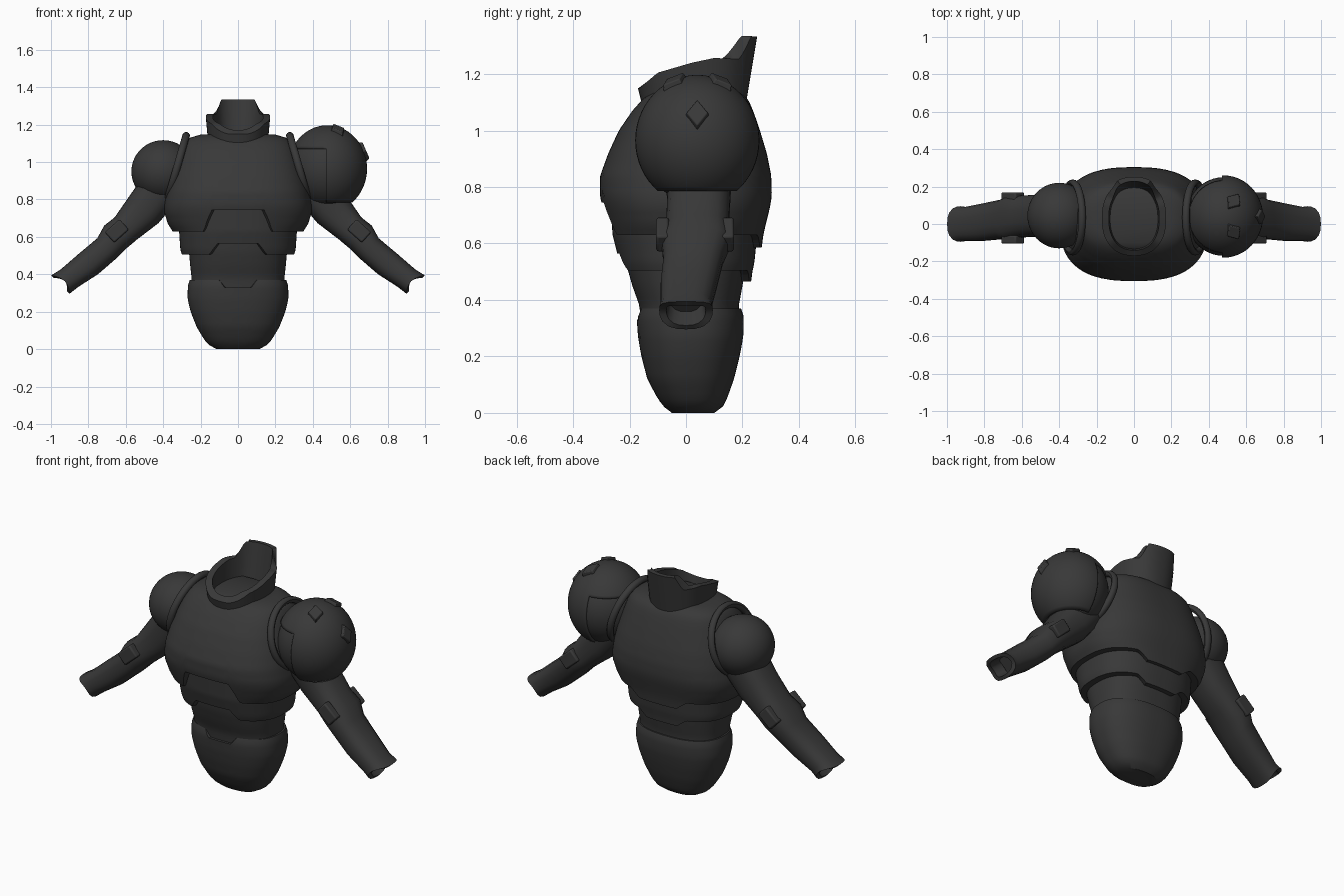
import bpy, bmesh, math
from mathutils import Vector, Matrix

if "Cube" in bpy.data.objects:
    bpy.data.objects.remove(bpy.data.objects["Cube"], do_unlink=True)

mat = bpy.data.materials.new("charcoal grey")
mat.use_nodes = True
COLOUR = (0.04, 0.04, 0.04, 1)
mat.diffuse_color = COLOUR
mat.node_tree.nodes["Principled BSDF"].inputs["Base Color"].default_value = COLOUR


def finish(bm, name, angle=32, bevel=0):
    bmesh.ops.recalc_face_normals(bm, faces=bm.faces)
    mesh = bpy.data.meshes.new(name)
    bm.to_mesh(mesh)
    bm.free()
    mesh.materials.append(mat)
    ob = bpy.data.objects.new(name, mesh)
    bpy.context.collection.objects.link(ob)
    if bevel:
        mod = ob.modifiers.new("bevel", "BEVEL")
        mod.width, mod.segments = bevel, 2
    bpy.ops.object.select_all(action="DESELECT")
    ob.select_set(True)
    bpy.context.view_layer.objects.active = ob
    bpy.ops.object.shade_smooth_by_angle(angle=math.radians(angle))
    return ob


def outline(count, power):
    """Unit superellipse, starting at the front (-y)."""
    pts = []
    for i in range(count):
        a = 2 * math.pi * i / count
        s, c = math.sin(a), -math.cos(a)
        r = (abs(s) ** power + abs(c) ** power) ** (-1 / power)
        pts.append((s * r, c * r))
    return pts


def skin(rings, name, caps=(True, True), **kw):
    """Bridge equal rings of points into a surface."""
    bm = bmesh.new()
    vs = [[bm.verts.new(p) for p in ring] for ring in rings]
    n = len(vs[0])
    for a, b in zip(vs, vs[1:]):
        for i in range(n):
            j = (i + 1) % n
            bm.faces.new((a[i], a[j], b[j], b[i]))
    for use, ring in zip(caps, (vs[0], vs[-1])):
        if use:
            bm.faces.new(ring)
    return finish(bm, name, **kw)


def profile_at(profile, z):
    """Interpolate (half width, front y, back y) at a height."""
    if z <= profile[0][0]:
        return profile[0][1:]
    for lo, hi in zip(profile, profile[1:]):
        if z <= hi[0]:
            t = (z - lo[0]) / (hi[0] - lo[0])
            return [a + (b - a) * t for a, b in zip(lo[1:], hi[1:])]
    return profile[-1][1:]


def step(x, inner, outer):
    return min(1, max(0, (outer - abs(x)) / (outer - inner)))


def armour(name, profile, edge=None, edge_top=False, power=2.5, rows=16):
    """Loft a torso shell whose lower or upper edge follows a notch rule."""
    z0, z1 = profile[0][0], profile[-1][0]
    shape = outline(144, power)
    rings = []
    for k in range(rows + 1):
        ring = []
        for u, v in shape:
            shift = edge(u * profile_at(profile, z1 if edge_top else z0)[0], v) if edge else 0
            lo, hi = (z0, z1 + shift) if edge_top else (z0 + shift, z1)
            z = lo + (hi - lo) * k / rows
            hx, yf, yb = profile_at(profile, z)
            ring.append((u * hx, (yf + yb) / 2 + v * (yb - yf) / 2, z))
        rings.append(ring)
    # turned-in lip along the shaped edge
    src = rings[-1] if edge_top else rings[0]
    lip = [(x * 0.86, (y - 0.01) * 0.82 + 0.01, z) for x, y, z in src]
    if edge:
        rings = rings + [lip] if edge_top else [lip] + rings
    return skin(rings, name)


# Torso, from hips to chest
armour("hip_armour", [(0, .115, -.05, .10), (.012, .145, -.07, .125), (.05, .18, -.10, .145),
       (.12, .222, -.137, .17), (.2, .253, -.158, .19), (.27, .27, -.17, .203),
       (.34, .268, -.175, .205), (.37, .258, -.165, .195)],
       edge=lambda x, v: -.04 * step(x, .07, .1) if v < 0 else 0, edge_top=True, power=2.4)
armour("abdomen", [(.28, .25, -.155, .185), (.38, .248, -.165, .187), (.45, .256, -.19, .2),
       (.52, .262, -.21, .212), (.62, .27, -.225, .215)], power=2.5)
armour("rib_plate", [(.46, .285, -.215, .23), (.505, .3, -.225, .236), (.53, .308, -.235, .242),
       (.63, .315, -.26, .252), (.78, .32, -.27, .255)],
       edge=lambda x, v: .06 * step(x, .1, .145) + .045 if v < 0
       else .045 - .04 * step(x, .1, .145))
armour("chest_plate", [(.585, .34, -.255, .268), (.63, .35, -.266, .274), (.67, .375, -.278, .283),
       (.73, .394, -.296, .298), (.77, .395, -.305, .304), (.84, .383, -.304, .302),
       (.92, .362, -.275, .286), (1.0, .335, -.238, .262), (1.07, .31, -.19, .238),
       (1.115, .285, -.15, .218), (1.135, .255, -.12, .195), (1.147, .2, -.1, .17)],
       edge=lambda x, v: .045 + (.115 * step(x, .12, .175) if v < 0
       else -.045 * step(x, .12, .175)), power=2.6, rows=26)

# Collar with a low front and a tall rear fin
RIM = [(-.2, 1.145), (-.165, 1.15), (-.1, 1.205), (.02, 1.24), (.1, 1.257), (.25, 1.25)]


def collar_ring(hx, hy, yc, top, lean=0):
    ring = []
    for u, v in outline(96, 2.3):
        y, z = yc + v * hy, 1.05
        if top:
            for (a, za), (b, zb) in zip(RIM, RIM[1:]):
                if a <= y <= b:
                    z = za + (zb - za) * (y - a) / (b - a)
            if v > 0:
                fin = step(u * hx, .09, .115)
                z += .082 * fin
                y += lean * fin
        ring.append((u * hx, y, z))
    return ring


skin([collar_ring(.155, .175, .03, False), collar_ring(.172, .2, .03, True, .022),
      collar_ring(.135, .17, .03, True, .028), collar_ring(.12, .15, .03, False)],
     "collar", caps=(False, True))


def ball(centre, scale):
    bm = bmesh.new()
    bmesh.ops.create_uvsphere(bm, u_segments=48, v_segments=28, radius=1)
    bmesh.ops.transform(bm, verts=bm.verts,
                        matrix=Matrix.Translation(centre) @ Matrix.Diagonal((*scale, 1)))
    return bm


# Plain right shoulder and large left shoulder
finish(ball((-.4, .045, .95), (.17, .175, .167)), "right_shoulder")
PAD = Vector((.478, .04, .965))
finish(ball(PAD, (.2, .21, .218)), "left_shoulder")

# Raised outer shell over the left shoulder
bm = ball(PAD, (.212, .22, .232))
for co, no in (((0, 0, 1.075), (0, 0, 1)), ((.47, 0, 0), (1, 0, 0)), ((0, 0, .785), (0, 0, 1))):
    bmesh.ops.bisect_plane(bm, geom=bm.verts[:] + bm.edges[:] + bm.faces[:],
                           plane_co=co, plane_no=no)
gone = []
for f in bm.faces:
    c = f.calc_center_median()
    if c.z < .785 or (c.z < 1.075 and c.x < .47):
        gone.append(f)
bmesh.ops.delete(bm, geom=gone, context="FACES")
shell = finish(bm, "left_shoulder_shell")
mod = shell.modifiers.new("thickness", "SOLIDIFY")
mod.thickness, mod.offset = .02, -1

# Diamond studs on the shell
for i, d in enumerate(((.26, .37, .89), (.26, -.37, .89), (.92, 0, .40))):
    d = Vector(d).normalized()
    spot = PAD + Vector((d.x * .212, d.y * .22, d.z * .232))
    bm = bmesh.new()
    bmesh.ops.create_cone(bm, cap_ends=True, segments=4, radius1=1, radius2=.85, depth=1)
    bmesh.ops.transform(bm, verts=bm.verts, matrix=Matrix.Translation(spot) @
                        d.to_track_quat("Z", "Y").to_matrix().to_4x4() @
                        Matrix.Diagonal((.044, .058, .026, 1)))
    finish(bm, f"shoulder_stud_{i + 1}", bevel=.004)

# Arm sections: x, z, y, half thickness, half depth
ARM = [(.40, .88, .045, .115, .12), (.50, .75, .045, .108, .112), (.60, .645, .04, .085, .112),
       (.655, .60, .035, .086, .122), (.70, .54, .025, .075, .106), (.80, .455, .01, .076, .1),
       (.90, .38, 0, .067, .09), (.95, .345, 0, .07, .095), (.95, .345, 0, .05, .07),
       (.89, .39, 0, .045, .06)]
for side, label in ((1, "left"), (-1, "right")):
    rings = []
    for k, (x, z, y, hp, hy) in enumerate(ARM):
        ring = []
        for u, v in outline(20, 2.8):
            scoop = .03 * (1 - u * u) if k >= 7 else 0
            ring.append((side * (x + .7 * hp * u - .78 * scoop), y + hy * v,
                         z + .7 * hp * u + .62 * scoop))
        rings.append(ring)
    skin(rings, f"{label}_arm", angle=35)

    # Elbow plates, front and back
    for y, face in ((-.083, "front"), (.147, "back")):
        bm = bmesh.new()
        bmesh.ops.create_cube(bm, size=1)
        bmesh.ops.transform(bm, verts=bm.verts, matrix=Matrix.Translation((side * .648, y, .632)) @
                            Matrix.Rotation(side * math.radians(42), 4, "Y") @
                            Matrix.Diagonal((.105, .045, .075, 1)))
        finish(bm, f"{label}_elbow_plate_{face}", bevel=.008)

    # Rim of the arm socket
    rim = []
    for k in range(13):
        a = 2 * math.pi * k / 12
        rim.append([(0.02 * math.cos(a), math.cos(t) * (.185 + .018 * math.sin(a)),
                     math.sin(t) * (.185 + .018 * math.sin(a)))
                    for t in (2 * math.pi * i / 48 for i in range(48))])
    socket = skin(rim, f"{label}_socket_rim", caps=(False, False))
    socket.location = (side * .328, .035, .965)
    socket.rotation_euler = (0, side * math.radians(-16), 0)
